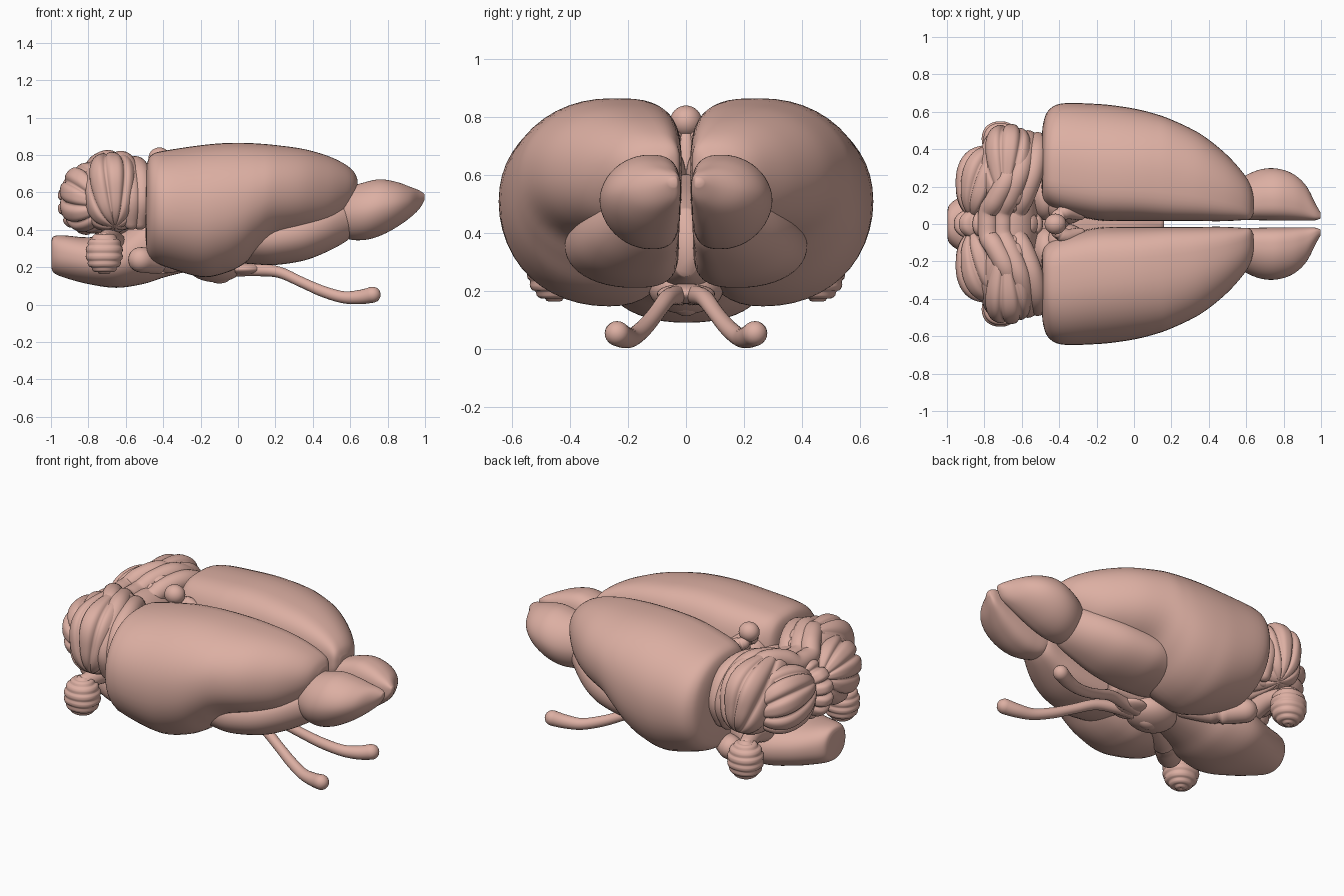
import bpy, bmesh, math
from mathutils import Vector

if "Cube" in bpy.data.objects:
    bpy.data.objects.remove(bpy.data.objects["Cube"])

pink = bpy.data.materials.new("tissue_pink")
pink.diffuse_color = (0.72, 0.43, 0.365, 1)
pink.use_nodes = True
pink.node_tree.nodes["Principled BSDF"].inputs["Base Color"].default_value = pink.diffuse_color


def finish(bm, name):
    bmesh.ops.recalc_face_normals(bm, faces=bm.faces)
    for f in bm.faces:
        f.smooth = True
    me = bpy.data.meshes.new(name)
    bm.to_mesh(me)
    bm.free()
    me.materials.append(pink)
    ob = bpy.data.objects.new(name, me)
    bpy.context.collection.objects.link(ob)
    return ob


def smooth_path(pts, steps):
    """Catmull-Rom interpolation of tuples."""
    out = []
    for i in range(len(pts) - 1):
        p = [pts[max(0, min(len(pts) - 1, i + k))] for k in (-1, 0, 1, 2)]
        for k in range(steps):
            t = k / steps
            out.append([0.5 * (2 * b + (c - a) * t + (2*a - 5*b + 4*c - d) * t*t
                               + (3*b - a - 3*c + d) * t**3) for a, b, c, d in zip(*p)])
    return out + [list(pts[-1])]


def skin(rings, name):
    bm = bmesh.new()
    vs = [[bm.verts.new(p) for p in r] for r in rings]
    n = len(vs[0])
    for a, b in zip(vs, vs[1:]):
        for j in range(n):
            bm.faces.new((a[j], a[(j + 1) % n], b[(j + 1) % n], b[j]))
    bm.faces.new(vs[0])
    bm.faces.new(vs[-1])
    return finish(bm, name)


def loft(name, stations, side=1, mid=0.5, n_in=(2, 2), n_out=2, seg=48):
    """Stations (x, y0, y1, z0, z1); n_in = squareness of inner side above and below."""
    rings = []
    for x, y0, y1, z0, z1 in smooth_path(stations, 5):
        yc, zc, rz = y0 + mid * (y1 - y0), (z0 + z1) / 2, (z1 - z0) / 2
        ring = []
        for j in range(seg):
            a = 2 * math.pi * j / seg
            c, s = math.cos(a), math.sin(a)
            n = n_out if c > 0 else (n_in[0] if s > 0 else n_in[1])
            ry = (y1 - yc) if c > 0 else (yc - y0)
            ring.append((x, side * (yc + ry * math.copysign(abs(c) ** (2 / n), c)),
                         zc + rz * math.copysign(abs(s) ** (2 / n), s)))
        rings.append(ring)
    return skin(rings, name)


def tube(name, pts, seg=20, steps=6):
    """Points (x, y, z, radius), with rounded ends."""
    path = smooth_path(pts, steps)
    P = [Vector(p[:3]) for p in path]
    rings = []

    def ring(c, d, r):
        u = d.cross(Vector((1, 0, 0.2)) if abs(d.x) < 0.8 else Vector((0, 0, 1))).normalized()
        v = d.cross(u)
        return [c + r * (math.cos(2*math.pi*j/seg) * u + math.sin(2*math.pi*j/seg) * v) for j in range(seg)]
    d0, d1 = (P[1] - P[0]).normalized(), (P[-1] - P[-2]).normalized()
    for k in (80, 60, 40, 20):
        a, r = math.radians(k), path[0][3]
        rings.append(ring(P[0] - d0 * r * math.sin(a), d0, r * math.cos(a)))
    for i, p in enumerate(P):
        d = (P[min(i + 1, len(P) - 1)] - P[max(i - 1, 0)]).normalized()
        rings.append(ring(p, d, path[i][3]))
    for k in (20, 40, 60, 80):
        a, r = math.radians(k), path[-1][3]
        rings.append(ring(P[-1] + d1 * r * math.sin(a), d1, r * math.cos(a)))
    return skin(rings, name)


def lobe(name, c, r, ribs=0, mode="gore", axis=(0, 0, 1), depth=0.1, square=2.0):
    """Ellipsoid, optionally with ribs as gores round an axis or as stacked layers."""
    U, V = max(32, ribs * 12), 48
    turn = Vector((0, 0, 1)).rotation_difference(Vector(axis))
    rings = []
    for i in range(V):
        th = math.pi * (i + 0.5) / V
        ring = []
        for j in range(U):
            ph = 2 * math.pi * j / U
            k = 1
            if ribs:
                w = ph * ribs / 2 if mode == "gore" else th * ribs
                k = 1 - depth * (1 - abs(math.sin(w))) ** 2 * (math.sin(th) if mode == "gore" else 1)
            p = turn @ Vector((math.sin(th) * math.cos(ph), math.sin(th) * math.sin(ph), math.cos(th)))
            k /= sum(abs(q) ** square for q in p) ** (1 / square)
            ring.append([c[m] + r[m] * k * p[m] for m in range(3)])
        rings.append(ring)
    return skin(rings, name)


for side, tag in ((1, "left"), (-1, "right")):
    # cerebral hemisphere
    loft("hemisphere_" + tag, [
        (-.495, .18, .44, .36, .66), (-.485, .13, .54, .28, .76), (-.455, .095, .61, .235, .805),
        (-.38, .06, .645, .2, .825), (-.2, .02, .642, .148, .852), (-.08, .015, .63, .165, .863),
        (.02, .015, .613, .21, .865), (.11, .015, .59, .285, .861), (.2, .015, .558, .355, .853),
        (.35, .015, .485, .39, .832), (.48, .015, .385, .425, .795), (.57, .02, .29, .49, .752),
        (.62, .025, .215, .55, .71), (.64, .06, .14, .61, .665)], side, .4, (3.4, 2.4), 2.12)
    # ventral olfactory lobe
    loft("ventral_lobe_" + tag, [
        (-.15, .06, .3, .26, .5), (0, .03, .39, .225, .5), (.1, .025, .415, .215, .5),
        (.2, .025, .415, .212, .5), (.35, .025, .385, .235, .52), (.47, .025, .33, .28, .54),
        (.58, .025, .25, .34, .56), (.64, .06, .2, .4, .52)], side, .4, (4, 3), 2.1)
    # olfactory bulb
    loft("olfactory_bulb_" + tag, [
        (.52, .06, .2, .42, .56), (.58, .025, .25, .355, .62), (.67, .02, .29, .345, .652),
        (.76, .018, .297, .368, .67), (.85, .018, .268, .415, .655), (.92, .018, .205, .465, .63),
        (.97, .02, .11, .512, .61), (.998, .03, .06, .56, .59)], side, .4, (3, 3), 1.9)
    # optic nerve
    tube("optic_nerve_" + tag, [(x, side * y, z, r) for x, y, z, r in (
        (-.02, .02, .185, .035), (.1, .035, .185, .033), (.22, .065, .173, .03),
        (.34, .105, .12, .028), (.45, .145, .072, .03), (.56, .185, .04, .032),
        (.65, .212, .04, .038), (.72, .238, .053, .043))])
    # cerebellar hemisphere: upright outer folds, then a smaller fanned lobe behind
    lobe("cerebellar_lobe_" + tag, (-.675, side * .28, .6), (.15, .255, .215), 9,
         axis=(.1, side * .6, -.8), depth=.11, square=2.6)
    lobe("rear_lobe_" + tag, (-.785, side * .215, .57), (.17, .205, .19), 10,
         axis=(.45, side * .85, -.2), depth=.15, square=2.3)
    # striped side ball and its stalk
    lobe("side_ball_" + tag, (-.715, side * .455, .275), (.1, .095, .113), 8, "layers", depth=.11, square=2.2)
    tube("side_ball_stalk_" + tag, [(-.66, side * .2, .33, .06), (-.68, side * .33, .36, .05),
                                    (-.71, side * .44, .35, .045)])
    # trigeminal root
    tube("nerve_root_" + tag, [(-.25, side * .12, .24, .05), (-.4, side * .22, .23, .065),
                               (-.52, side * .32, .24, .068)])
    # midbrain bumps
    lobe("front_bump_" + tag, (-.36, side * .1, .6), (.11, .1, .12))
    lobe("rear_bump_" + tag, (-.47, side * .14, .55), (.08, .12, .12))
    tube("pineal_strand_" + tag, [(-.41, side * .04, .73, .035), (-.36, side * .065, .71, .04),
                                  (-.29, side * .05, .67, .03)])

# anterior cerebellar bands, V-shaped from above
for i, (dx, w, h) in enumerate(((0, .44, .735), (-.075, .45, .76), (-.15, .4, .765))):
    half = [(-.525 + dx * .6, w * .93, .44, .04), (-.515 + dx * .7, w, .56, .052),
            (-.52 + dx * .8, w * .87, .68, .056), (-.545 + dx * .9, w * .6, h, .058),
            (-.59 + dx, w * .32, h - .01, .056), (-.625 + dx, .07, h - .05, .055)]
    pts = half + [(-.63 + dx, 0, h - .055, .055)] + [(x, -y, z, r) for x, y, z, r in reversed(half)]
    tube("cerebellar_band_%d" % (i + 1), pts)

# cerebellar core and folded middle
lobe("cerebellum_core", (-.65, 0, .55), (.14, .4, .19))
lobe("vermis", (-.725, 0, .55), (.24, .1, .185), 14, axis=(0, 1, 0), depth=.15, square=2.4)

# brainstem, tapering to the cord
loft("brainstem", [
    (-.998, -.07, .07, .2, .34), (-.985, -.105, .105, .17, .365), (-.93, -.145, .145, .145, .37),
    (-.8, -.21, .21, .11, .36), (-.65, -.27, .27, .09, .38), (-.5, -.28, .28, .112, .5),
    (-.38, -.25, .25, .15, .6), (-.2, -.2, .2, .19, .58), (0, -.13, .13, .21, .54),
    (.16, -.05, .05, .25, .48)], 1, .5, (2.4, 2.1), 2.2)
# hypothalamus and optic crossing
lobe("hypothalamus", (-.12, 0, .21), (.15, .13, .09))
lobe("pituitary_stump", (-.1, 0, .155), (.065, .05, .042))
lobe("optic_crossing", (.03, 0, .19), (.1, .1, .035))
# pineal gland
lobe("pineal_gland", (-.42, 0, .785), (.058, .055, .055))
tube("pineal_stalk", [(-.38, 0, .58, .035), (-.39, 0, .68, .03), (-.415, 0, .76, .025)])
